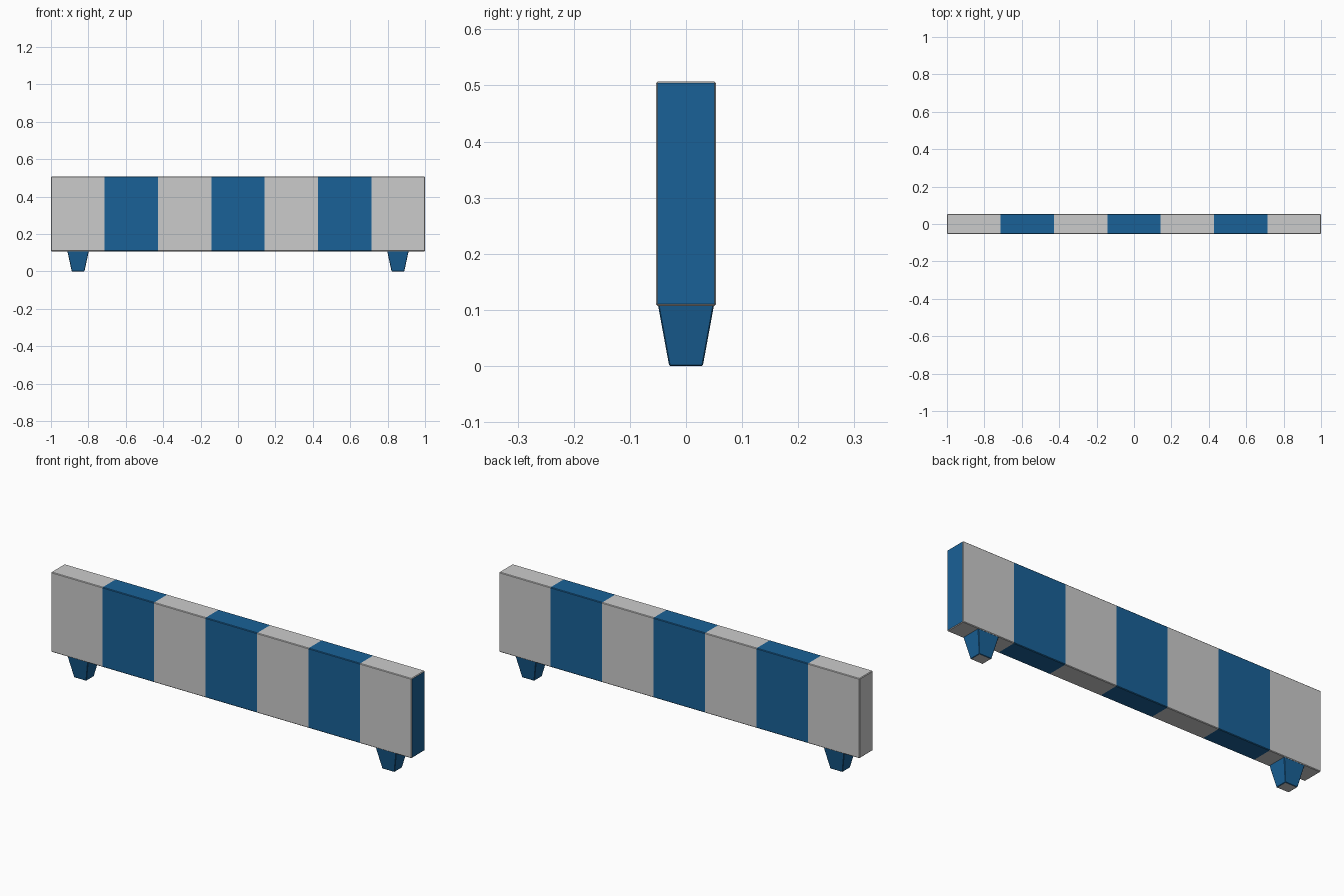
import bpy, bmesh
from mathutils import Matrix

if "Cube" in bpy.data.objects:
    bpy.data.objects.remove(bpy.data.objects["Cube"])

LENGTH, DEPTH = 2.0, 0.107
Z0, Z1 = 0.107, 0.507
PANELS = 7

blue = bpy.data.materials.new("blue")
blue.diffuse_color = (0.01, 0.12, 0.31, 1)
blue.use_nodes = True
blue.node_tree.nodes["Principled BSDF"].inputs["Base Color"].default_value = blue.diffuse_color
grey = bpy.data.materials.new("grey")
grey.diffuse_color = (0.8, 0.8, 0.8, 1)
grey.use_nodes = True
grey.node_tree.nodes["Principled BSDF"].inputs["Base Color"].default_value = grey.diffuse_color


def finish(name, bm):
    mesh = bpy.data.meshes.new(name)
    bm.to_mesh(mesh)
    bm.free()
    mesh.materials.append(grey)
    mesh.materials.append(blue)
    obj = bpy.data.objects.new(name, mesh)
    bpy.context.collection.objects.link(obj)
    return obj


def bevel(bm, width):
    bmesh.ops.bevel(bm, geom=bm.edges[:], offset=width, segments=1,
                    affect='EDGES', profile=0.5)


# Barrier board: one softened bar sliced into alternating stripes
bm = bmesh.new()
bmesh.ops.create_cube(bm, size=1, matrix=Matrix.Translation((0, 0, (Z0 + Z1) / 2))
                      @ Matrix.Diagonal((LENGTH, DEPTH, Z1 - Z0, 1)))
bevel(bm, 0.003)
step = LENGTH / PANELS
for i in range(1, PANELS):
    bmesh.ops.bisect_plane(bm, geom=bm.verts[:] + bm.edges[:] + bm.faces[:],
                           plane_co=(-LENGTH / 2 + i * step, 0, 0), plane_no=(1, 0, 0))
for f in bm.faces:
    f.material_index = int((f.calc_center_median().x + LENGTH / 2) / step) % 2
finish("striped_board", bm)

# Tapered feet, blue with a grey sole
for side, x in (("left", -0.855), ("right", 0.855)):
    bm = bmesh.new()
    bmesh.ops.create_cube(bm, size=1)
    for v in bm.verts:
        top = v.co.z > 0
        v.co.x = x + v.co.x * (0.115 if top else 0.068)
        v.co.y *= 0.1 if top else 0.06
        v.co.z = 0.109 if top else 0
    bevel(bm, 0.002)
    bm.normal_update()
    for f in bm.faces:
        f.material_index = 0 if f.normal.z < -0.95 else 1
    finish(side + "_foot", bm)
